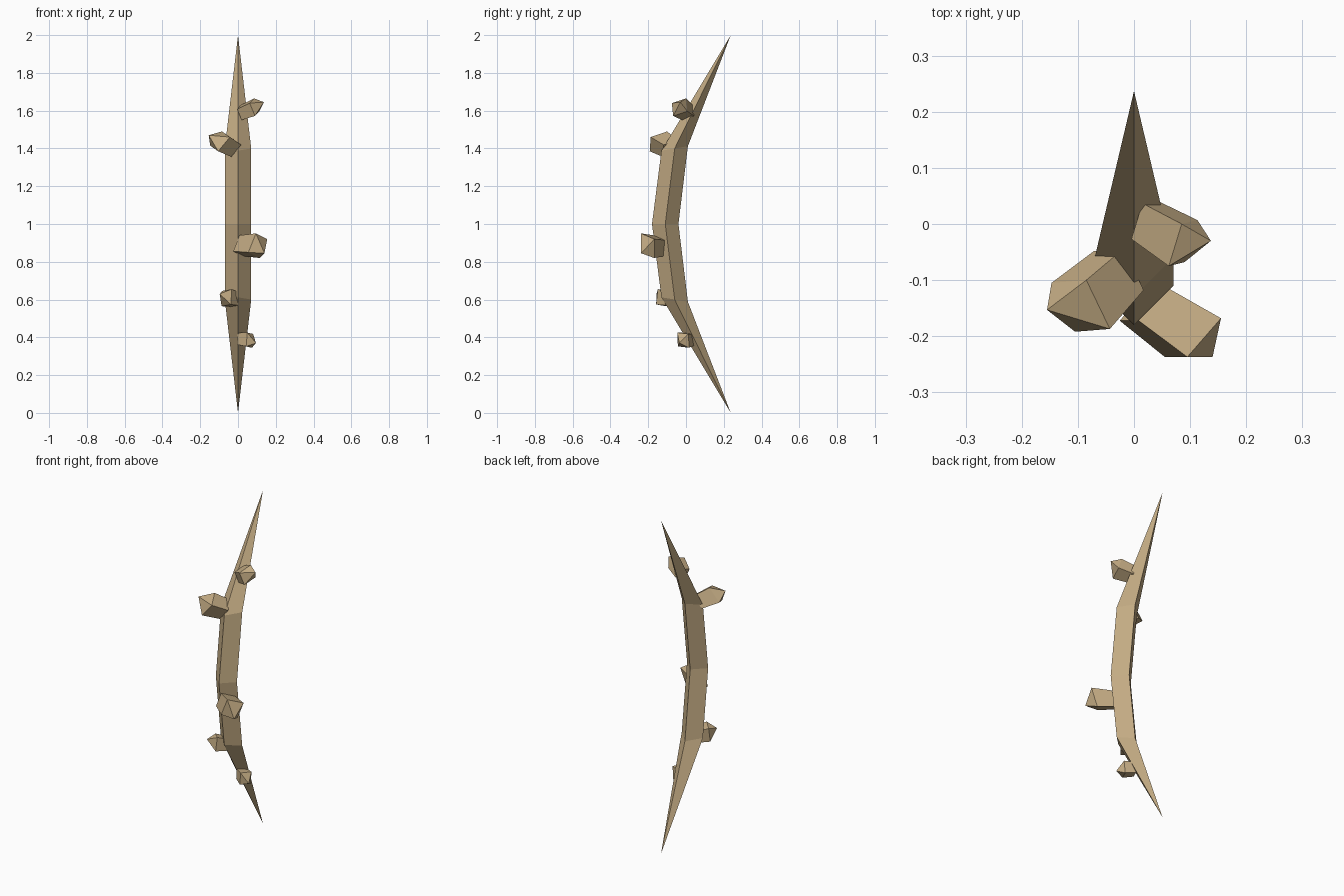
import bpy, bmesh
from mathutils import Vector

if "Cube" in bpy.data.objects:
    bpy.data.objects.remove(bpy.data.objects["Cube"])

wood = bpy.data.materials.new("tan wood")
wood.diffuse_color = (0.55, 0.41, 0.23, 1)
wood.use_nodes = True
wood.node_tree.nodes["Principled BSDF"].inputs["Base Color"].default_value = wood.diffuse_color


def finish(name, bm):
    bmesh.ops.recalc_face_normals(bm, faces=bm.faces)
    me = bpy.data.meshes.new(name)
    bm.to_mesh(me)
    bm.free()
    me.materials.append(wood)
    ob = bpy.data.objects.new(name, me)
    bpy.context.collection.objects.link(ob)


def bridge(bm, a, b):
    for i in range(4):
        j = (i + 1) % 4
        bm.faces.new((a[i], a[j], b[j], b[i]))


def fan(bm, ring, tip):
    for i in range(4):
        bm.faces.new((ring[i], ring[(i + 1) % 4], tip))


# Bowed stem: diamond section, pointed at both ends
bm = bmesh.new()
R = 0.07
rings = []
for z, y, tilt in ((0.6, -0.06, -0.012), (1.0, -0.11, 0), (1.4, -0.06, 0.012)):
    pts = ((R, y, z), (0, y + R, z + tilt), (-R, y, z), (0, y - R, z - tilt))
    rings.append([bm.verts.new(p) for p in pts])
bridge(bm, rings[0], rings[1])
bridge(bm, rings[1], rings[2])
fan(bm, rings[0], bm.verts.new((0, 0.237, 0)))
fan(bm, rings[2], bm.verts.new((0, 0.237, 2)))
finish("stem", bm)


# Bud: flared square shaft ending in a pyramid; three ring corners, tip, root
def bud(name, a, b, c, tip, root, flare=0.85):
    a, b, c, root = map(Vector, (a, b, c, root))
    corners = [a, b, c, a + c - b]
    mid = (a + c) / 2
    bm = bmesh.new()
    outer = [bm.verts.new(p) for p in corners]
    inner = [bm.verts.new(root + (p - mid) * flare) for p in corners]
    bridge(bm, inner, outer)
    fan(bm, outer, bm.verts.new(tip))
    bm.faces.new(inner)
    finish(name, bm)


bud("bud_top_right", (0.085, 0, 1.665), (0.062, -0.075, 1.64),
    (0.09, -0.068, 1.572), (0.137, -0.03, 1.645), (0.017, 0.008, 1.59))
bud("bud_top_left", (-0.085, -0.1, 1.49), (-0.043, -0.187, 1.46),
    (-0.105, -0.192, 1.385), (-0.155, -0.153, 1.47), (-0.027, -0.083, 1.40))
bud("bud_middle_right", (0.155, -0.168, 0.92), (0.095, -0.237, 0.95),
    (0.055, -0.237, 0.85), (0.14, -0.237, 0.845), (0.017, -0.143, 0.885))
bud("bud_low_left", (-0.082, -0.097, 0.646), (-0.033, -0.149, 0.655),
    (-0.038, -0.158, 0.574), (-0.097, -0.156, 0.63), (-0.018, -0.085, 0.60))
bud("bud_low_right", (0.08, 0.013, 0.418), (0.049, -0.046, 0.425),
    (0.043, -0.043, 0.352), (0.095, -0.035, 0.37), (0.01, 0.015, 0.39))
